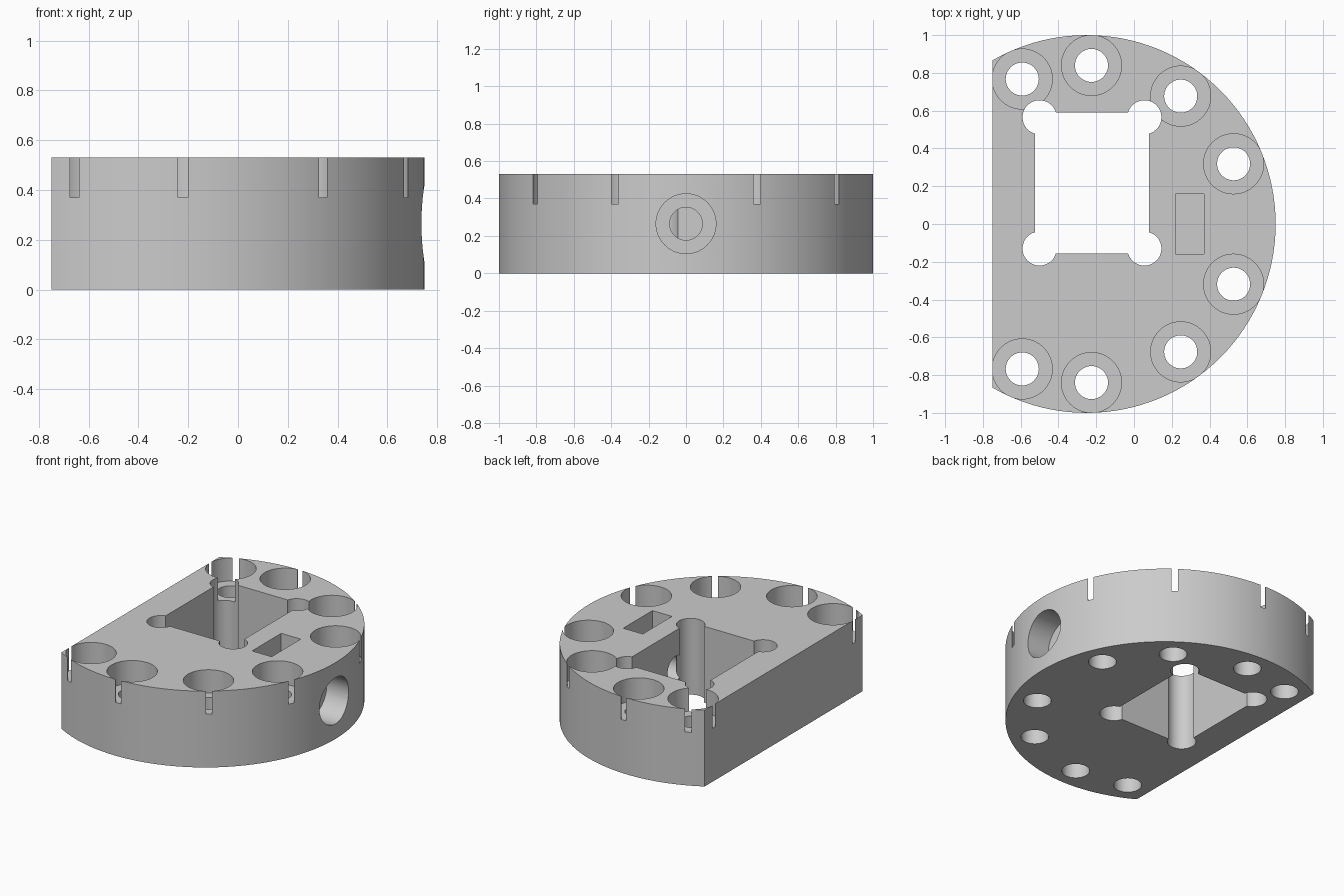
import bpy
from math import radians, cos, sin, pi
from mathutils import Matrix, Vector

if "Cube" in bpy.data.objects:
    bpy.data.objects.remove(bpy.data.objects["Cube"])

HEIGHT = 0.53
CENTRE_X = -0.25
SEAT_Z = 0.37          # floor of the bolt counterbores and rim slots
HOLE_R, BORE_R = 0.0875, 0.159

grey = bpy.data.materials.new("plain grey")
grey.use_nodes = True
colour = (0.6, 0.6, 0.6, 1)
grey.diffuse_color = colour
grey.node_tree.nodes["Principled BSDF"].inputs["Base Color"].default_value = colour


def cylinder(name, radius, start, end, sides=64):
    start, end = Vector(start), Vector(end)
    axis = end - start
    bpy.ops.mesh.primitive_cylinder_add(vertices=sides, radius=radius, depth=axis.length,
                                        location=(start + end) / 2,
                                        rotation=axis.to_track_quat('Z', 'Y').to_euler())
    obj = bpy.context.object
    obj.name = name
    return obj


def box(name, low, high, turn=0, origin=(0, 0, 0)):
    low, high = Vector(low), Vector(high)
    bpy.ops.mesh.primitive_cube_add(size=1)
    obj = bpy.context.object
    obj.name = name
    obj.data.transform(Matrix.Translation(origin) @ Matrix.Rotation(turn, 4, 'Z')
                       @ Matrix.Translation((low + high) / 2)
                       @ Matrix.Diagonal((*(high - low), 1)))
    return obj


def cut(target, cutter):
    mod = target.modifiers.new("cut", 'BOOLEAN')
    mod.operation = 'DIFFERENCE'
    mod.solver = 'EXACT'
    mod.object = cutter
    bpy.context.view_layer.update()
    bpy.ops.object.select_all(action='DESELECT')
    bpy.context.view_layer.objects.active = target
    target.select_set(True)
    bpy.ops.object.modifier_apply(modifier=mod.name)
    bpy.data.objects.remove(cutter)


# Round body with one flat side
body = cylinder("mount_body", 1, (CENTRE_X, 0, 0), (CENTRE_X, 0, HEIGHT), 128)
body.data.materials.append(grey)
cut(body, box("flat_cutter", (-2, -2, -1), (-0.75, 2, 2)))

# Counterbored bolt holes around the rim, each with a radial slot
for angle in (114, 88.3, 53.7, 22.3):
    for side in (1, -1):
        a = radians(angle) * side
        x, y = CENTRE_X + 0.84 * cos(a), 0.84 * sin(a)
        cut(body, cylinder("bore_cutter", BORE_R, (x, y, SEAT_Z), (x, y, 1)))
        cut(body, cylinder("bolt_cutter", HOLE_R, (x, y, -0.2), (x, y, 0.8)))
        cut(body, box("slot_cutter", (0.84, -0.02, SEAT_Z), (1.1, 0.02, 1), a,
                      (CENTRE_X, 0, 0)))

# Rectangular opening with rounded corner reliefs
cut(body, box("window_cutter", (-0.525, -0.155, -0.5), (0.08, 0.59, 1)))
for x in (-0.5, 0.055):
    for y in (-0.13, 0.565):
        cut(body, cylinder("corner_cutter", 0.09, (x, y, -0.3), (x, y, 0.9)))

# Counterbored cross hole from the round side into the opening
mid = HEIGHT / 2
cut(body, cylinder("cross_bore_cutter", 0.16, (0.57, 0, mid), (1.2, 0, mid)))
cut(body, cylinder("cross_hole_cutter", HOLE_R, (-0.1, 0, mid), (1.1, 0, mid)))

# Nut pocket dropped in from the top
cut(body, box("nut_cutter", (0.22, -0.16, 0.105), (0.37, 0.16, 1)))

bpy.ops.object.select_all(action='DESELECT')
body.select_set(True)
bpy.context.view_layer.objects.active = body
bpy.ops.object.shade_smooth_by_angle(angle=radians(30))
